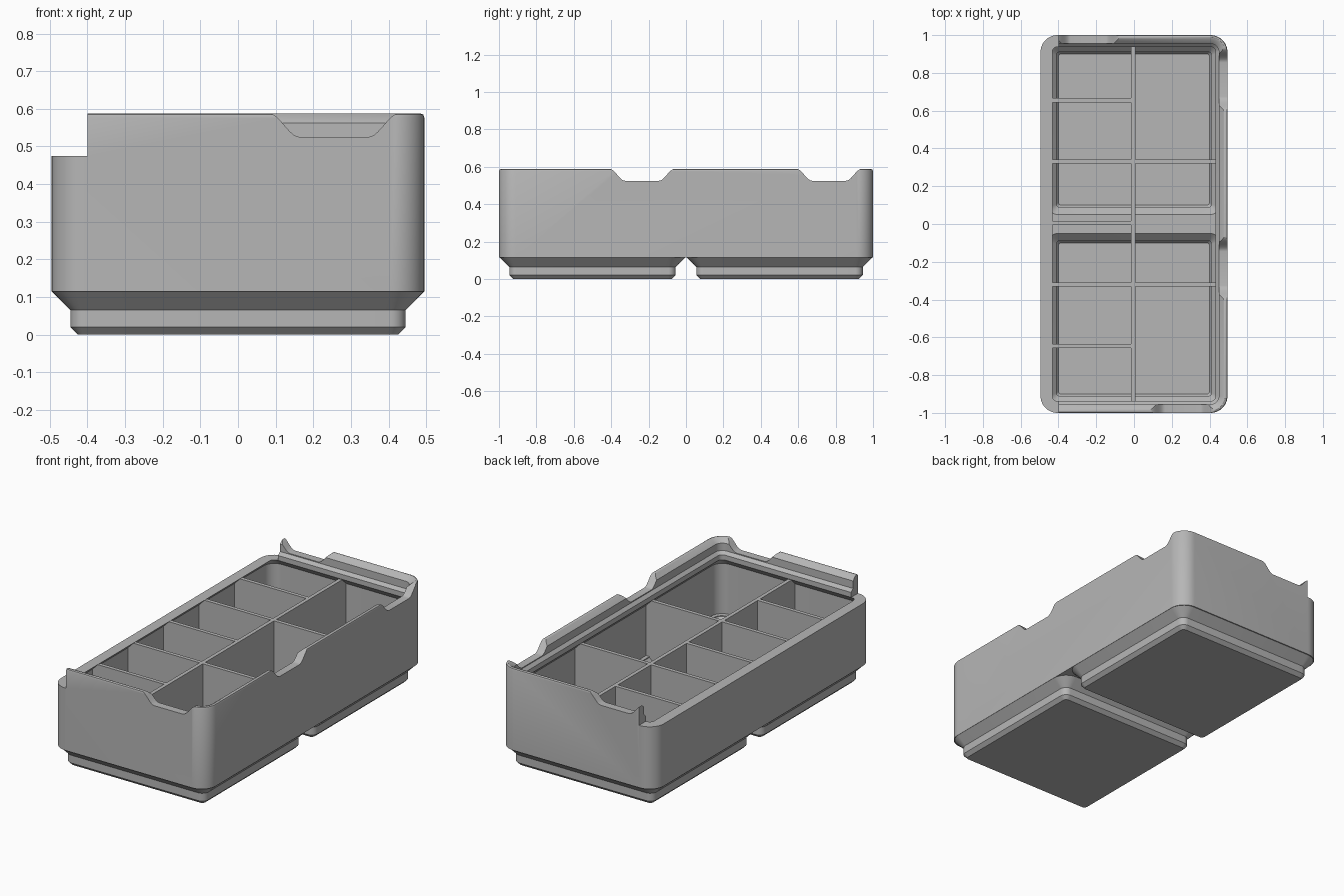
import bpy, bmesh, math

if "Cube" in bpy.data.objects:
    bpy.data.objects.remove(bpy.data.objects["Cube"], do_unlink=True)

grey = bpy.data.materials.new("plain grey")
grey.use_nodes = True
GREY = (0.47, 0.47, 0.47, 1)
grey.diffuse_color = GREY
grey.node_tree.nodes["Principled BSDF"].inputs["Base Color"].default_value = GREY

HX, HY, R = 0.495, 1.0, 0.09     # outer half sizes and corner radius
RIM = 0.4745                     # height of the low left rim
SEG = 10


def finish(name, bm):
    bmesh.ops.recalc_face_normals(bm, faces=bm.faces)
    mesh = bpy.data.meshes.new(name)
    bm.to_mesh(mesh)
    bm.free()
    mesh.materials.append(grey)
    obj = bpy.data.objects.new(name, mesh)
    bpy.context.collection.objects.link(obj)
    return obj


def loft(name, hx, hy, cy, profile):
    """Stack rounded rectangles; profile holds (inset, z) pairs."""
    bm = bmesh.new()
    rings = []
    for inset, z in profile:
        r = max(R - inset, 0.015)
        ring = []
        for q, (sx, sy) in enumerate([(1, 1), (-1, 1), (-1, -1), (1, -1)]):
            for i in range(SEG + 1):
                a = math.pi / 2 * (q + i / SEG)
                x = sx * (hx - inset - r) + r * math.cos(a)
                y = cy + sy * (hy - inset - r) + r * math.sin(a)
                ring.append(bm.verts.new((x, y, z)))
        rings.append(ring)
    n = len(rings[0])
    for a, b in zip(rings, rings[1:]):
        for i in range(n):
            j = (i + 1) % n
            bm.faces.new((a[i], a[j], b[j], b[i]))
    bm.faces.new(rings[0][::-1])
    bm.faces.new(rings[-1])
    return finish(name, bm)


def box(name, x0, x1, y0, y1, z0, z1):
    bm = bmesh.new()
    bmesh.ops.create_cube(bm, size=1)
    for v in bm.verts:
        v.co = ((x0 + x1) / 2 + v.co.x * (x1 - x0),
                (y0 + y1) / 2 + v.co.y * (y1 - y0),
                (z0 + z1) / 2 + v.co.z * (z1 - z0))
    return finish(name, bm)


def scoop(cx, cy, along_y):
    """Cutter for a finger notch with S-curved shoulders."""
    half, flat, low, high = 0.175, 0.09, 0.525, 0.589
    side = []
    for i in range(11):
        t = i / 10
        side.append((half - (half - flat) * t,
                     low + (high - low) * (1 + math.cos(math.pi * t)) / 2))
    pts = [(half, 0.65)] + side
    pts += [(-u, z) for u, z in reversed(pts)]
    bm = bmesh.new()
    rows = []
    for d in (-0.06, 0.06):
        rows.append([bm.verts.new((cx + d, cy + u, z) if along_y else (cx + u, cy + d, z))
                     for u, z in pts])
    n = len(pts)
    for i in range(n):
        j = (i + 1) % n
        bm.faces.new((rows[0][i], rows[0][j], rows[1][j], rows[1][i]))
    bm.faces.new(rows[0][::-1])
    bm.faces.new(rows[1])
    return finish("notch_cutter", bm)


def combine(target, tool, operation):
    mod = target.modifiers.new("cut", 'BOOLEAN')
    mod.operation, mod.solver, mod.object = operation, 'EXACT', tool
    bpy.context.view_layer.objects.active = target
    bpy.ops.object.modifier_apply(modifier=mod.name)
    bpy.data.objects.remove(tool, do_unlink=True)


# Outer wall, stacking lip and inner wall as one closed profile
bin_body = loft("bin_body", HX, HY, 0, [
    (0, 0.114), (0, 0.577), (0.003, 0.585), (0.011, 0.588), (0.02, 0.586),
    (0.0455, 0.563), (0.0455, 0.52), (0.0623, 0.503), (0.0623, RIM),
    (0.023, 0.435), (0.023, 0.145)])

# Two stepped feet, each hollowed from above
for cy in (-0.5, 0.5):
    foot = loft("foot", HX, HX, cy, [
        (0.07, 0), (0.05, 0.02), (0.05, 0.065), (0.001, 0.114), (0.001, 0.125)])
    combine(bin_body, foot, 'UNION')
for cy in (-0.5, 0.5):
    hollow = loft("foot_hollow", HX, HX, cy, [
        (0.095, 0.03), (0.085, 0.045), (0.085, 0.1), (0.045, 0.14), (0.045, 0.2)])
    combine(bin_body, hollow, 'DIFFERENCE')

# Finger notches in the lip, and the lip removed along the left edge
for cx, cy, along_y in [(0.255, -HY, False), (-0.245, HY, False),
                        (HX, -0.235, True), (HX, 0.765, True)]:
    combine(bin_body, scoop(cx, cy, along_y), 'DIFFERENCE')
combine(bin_body, box("edge_cutter", -0.6, -0.4, -1.1, 1.1, RIM, 0.7), 'DIFFERENCE')

bpy.ops.object.select_all(action='DESELECT')
bin_body.select_set(True)
bpy.context.view_layer.objects.active = bin_body
bpy.ops.object.shade_smooth_by_angle(angle=math.radians(30))

# Dividers: an upper plate plus a lower part reaching into the feet
T, TOP, MID, LOW = 0.011, 0.47, 0.12, 0.025
CX = -0.004
box("long_divider", CX - T, CX + T, -0.98, 0.98, MID, TOP)
for name, y0, y1 in [("front", -0.925, -0.075), ("back", 0.075, 0.925)]:
    box("long_divider_foot_" + name, CX - T, CX + T, y0, y1, LOW, MID)
for i in range(-2, 3):
    y = 0.005 + 0.325 * i
    right = 0.475 if abs(i) == 1 else CX
    box("cross_divider", -0.475, right, y - T, y + T, MID, TOP)
    if i:
        box("cross_divider_foot", -0.425, min(right, 0.425), y - T, y + T, LOW, MID)
